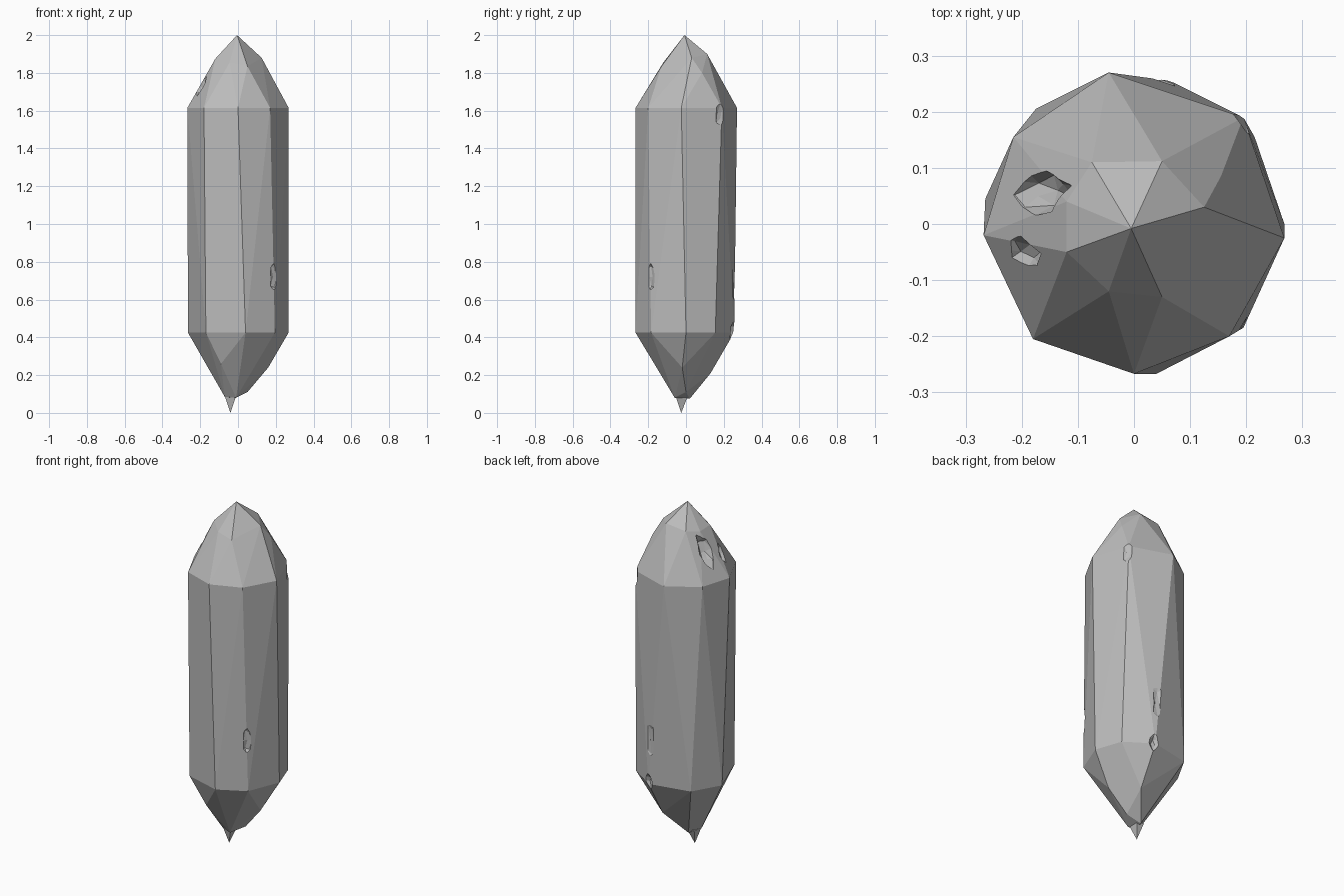
import bpy, bmesh, random
from mathutils import Vector

cube = bpy.data.objects.get("Cube")
if cube:
    bpy.data.objects.remove(cube, do_unlink=True)
random.seed(4)

stone = bpy.data.materials.new("grey_stone")
stone.use_nodes = True
GREY = (0.5, 0.5, 0.5, 1)
stone.diffuse_color = GREY
stone.node_tree.nodes["Principled BSDF"].inputs["Base Color"].default_value = GREY


def finish(bm, name):
    mesh = bpy.data.meshes.new(name)
    bmesh.ops.recalc_face_normals(bm, faces=bm.faces)
    bm.to_mesh(mesh)
    bm.free()
    obj = bpy.data.objects.new(name, mesh)
    bpy.context.collection.objects.link(obj)
    mesh.materials.append(stone)
    return obj


def hull(name, points):
    """Faceted solid wrapped around corner points."""
    bm = bmesh.new()
    for p in points:
        bm.verts.new(p)
    res = bmesh.ops.convex_hull(bm, input=bm.verts)
    loose = {g for g in res["geom_interior"] + res["geom_unused"]
             if isinstance(g, bmesh.types.BMVert)}
    bmesh.ops.delete(bm, geom=list(loose), context="VERTS")
    return finish(bm, name)


def ring(z, points):
    return [(x, y, z) for x, y in points]


# Shoulder and base rings of the eight-sided shaft
shoulder = ring(1.615, [(-.045, .27), (.195, .19), (.268, -.025), (.17, -.2),
                        (0, -.267), (-.18, -.205), (-.268, -.02), (-.215, .155)])
base = ring(.425, [(.065, .255), (.215, .155), (.268, 0), (.195, -.185),
                   (.04, -.267), (-.17, -.205), (-.265, .045), (-.175, .205)])

# Irregular facets of the pointed ends
crown = [(-.005, -.008, 2), (-.075, .11, 1.885), (.05, .112, 1.9),
         (.125, .03, 1.88), (.155, .085, 1.8), (.05, -.13, 1.835),
         (-.045, -.12, 1.855), (-.12, -.05, 1.875), (-.12, .04, 1.87)]
root = [(-.09, -.165, .26), (.02, -.165, .26), (.16, -.02, .24),
        (.06, .13, .21), (.05, 0, .11), (-.07, -.04, .085),
        (-.01, -.06, .08), (-.03, .02, .075)]
crystal = hull("crystal", shoulder + base + crown + root)

# Small splinter at the lower end
hull("tip_splinter", [(-.07, -.04, .09), (-.01, -.055, .09), (-.012, .01, .09),
                      (-.06, .01, .09), (-.04, -.025, 0)])


def chip(name, center, size, axis=(0, 0, 1)):
    """Cut a shallow rough flake out of the crystal, long along axis."""
    bm = bmesh.new()
    bmesh.ops.create_icosphere(bm, subdivisions=2, radius=1)
    turn = Vector(axis).to_track_quat("Z", "Y")
    for v in bm.verts:
        p = Vector(a * b for a, b in zip(v.co, size)) * random.uniform(.82, 1.12)
        v.co = turn @ p + Vector(center)
    cutter = finish(bm, name)
    cutter.hide_render = True
    cutter.hide_viewport = True
    cut = crystal.modifiers.new(name, "BOOLEAN")
    cut.operation = "DIFFERENCE"
    cut.solver = "EXACT"
    cut.object = cutter


# Diagonal scar across the front
chip("front_scar_upper_cutter", (-.07, -.27, 1.04), (.045, .04, .13), (.5, -.25, -.8))
chip("front_scar_lower_cutter", (.07, -.283, .86), (.045, .04, .2), (.4, .1, -.9))
chip("front_edge_cutter", (.205, -.205, .72), (.04, .04, .1))
# Hollow on the right side of the crown
chip("crown_hollow_cutter", (-.2, .06, 1.79), (.045, .08, .11), (.45, 0, .8))
chip("crown_nick_cutter", (-.22, -.06, 1.74), (.04, .05, .07), (.45, 0, .8))
# Broken spots on the rear edges
chip("rear_shoulder_cutter", (.215, .2, 1.59), (.045, .045, .09))
chip("rear_edge_cutter", (.06, .285, .68), (.045, .045, .15))
chip("rear_base_cutter", (.075, .265, .43), (.04, .04, .06))

# Apply the cuts and remove the cutters
bpy.context.view_layer.update()
graph = bpy.context.evaluated_depsgraph_get()
carved = bpy.data.meshes.new_from_object(crystal.evaluated_get(graph))
crystal.modifiers.clear()
crystal.data = carved
carved.materials.clear()
carved.materials.append(stone)
for face in carved.polygons:
    face.material_index = 0
    face.use_smooth = False
for obj in list(bpy.data.objects):
    if obj.name.endswith("_cutter"):
        bpy.data.objects.remove(obj, do_unlink=True)
